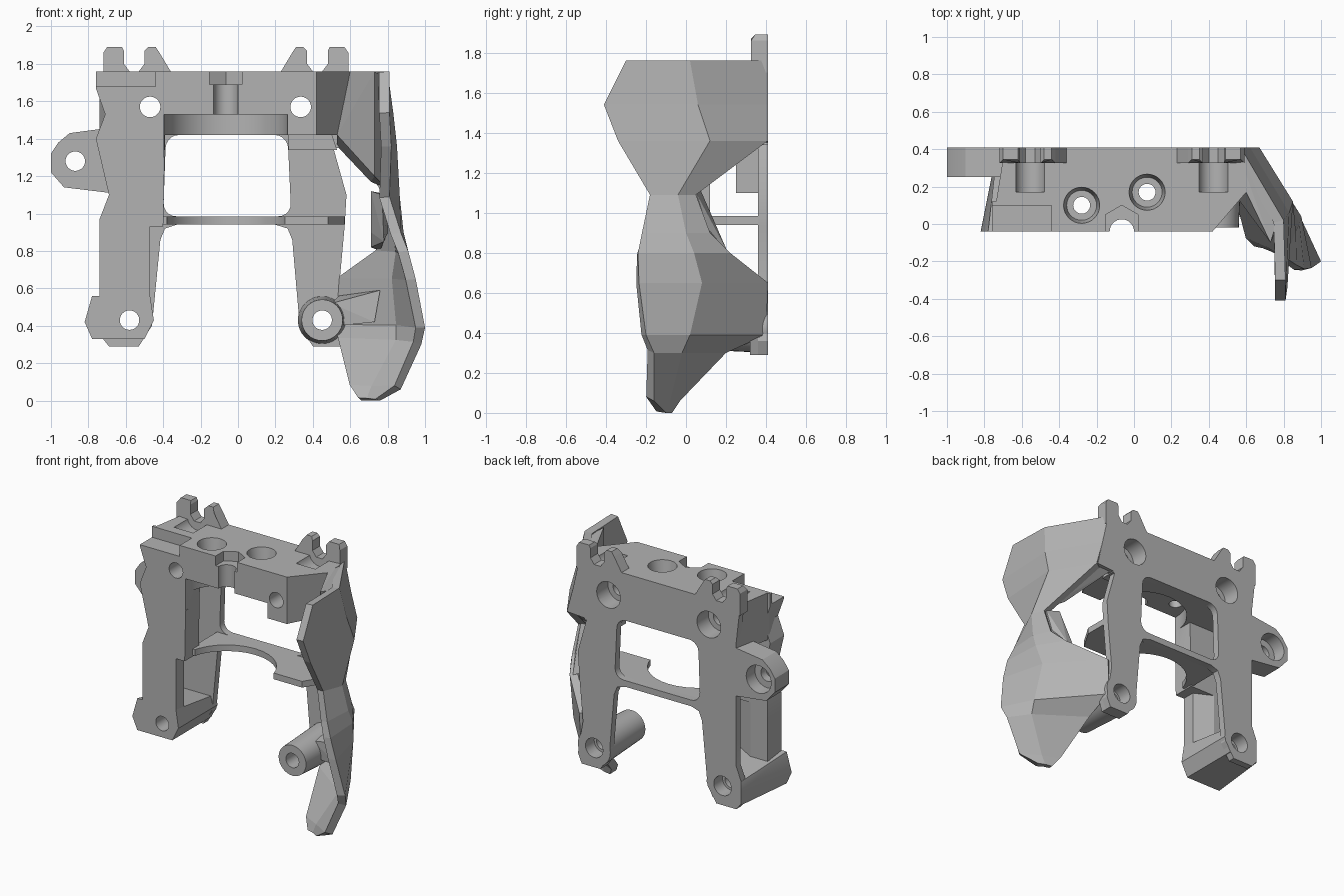
import bpy, bmesh
from math import radians
from mathutils import Matrix

old = bpy.data.objects.get("Cube")
if old:
    bpy.data.objects.remove(old, do_unlink=True)

# One plain grey plastic for everything
grey = bpy.data.materials.new("grey plastic")
grey.use_nodes = True
GREY = (0.45, 0.45, 0.45, 1)
grey.diffuse_color = GREY
grey.node_tree.nodes["Principled BSDF"].inputs["Base Color"].default_value = GREY

BACK, FRONT, TOP = 0.41, -0.04, 1.76
MID = -0.065  # x of the plane the hooks mirror across


def finish(name, bm):
    bmesh.ops.recalc_face_normals(bm, faces=bm.faces)
    mesh = bpy.data.meshes.new(name)
    bm.to_mesh(mesh)
    bm.free()
    mesh.materials.append(grey)
    obj = bpy.data.objects.new(name, mesh)
    bpy.context.collection.objects.link(obj)
    return obj


def prism(name, points, start, end, axis="y", rounding=0):
    """Extrude an outline along y (points are x, z) or z (points are x, y)."""
    def place(p, d):
        return (p[0], d, p[1]) if axis == "y" else (p[0], p[1], d)
    bm = bmesh.new()
    low = [bm.verts.new(place(p, start)) for p in points]
    high = [bm.verts.new(place(p, end)) for p in points]
    bm.faces.new(low)
    bm.faces.new(high[::-1])
    for i in range(len(points)):
        j = (i + 1) % len(points)
        bm.faces.new((low[i], high[i], high[j], low[j]))
    if rounding:
        rails = [bm.edges.get(pair) for pair in zip(low, high)]
        bmesh.ops.recalc_face_normals(bm, faces=bm.faces)
        bmesh.ops.bevel(bm, geom=rails, offset=rounding, segments=5,
                        profile=0.5, affect="EDGES")
    return finish(name, bm)


def box(name, x0, x1, y0, y1, z0, z1):
    return prism(name, [(x0, z0), (x1, z0), (x1, z1), (x0, z1)], y0, y1)


def hull(name, points):
    """Solid brace wrapped tightly around a few points."""
    bm = bmesh.new()
    for p in points:
        bm.verts.new(p)
    out = bmesh.ops.convex_hull(bm, input=bm.verts)
    spare = [v for v in out["geom_interior"] if isinstance(v, bmesh.types.BMVert)]
    bmesh.ops.delete(bm, geom=spare, context="VERTS")
    return finish(name, bm)


def rod(name, u, v, start, end, r1, r2=None, axis="y", sides=32):
    """Round bar or cone; (u, v) is x, z along y or x, y along z."""
    bm = bmesh.new()
    bmesh.ops.create_cone(bm, cap_ends=True, segments=sides, radius1=r1,
                          radius2=r2 or r1, depth=end - start)
    mid = (start + end) / 2
    if axis == "y":
        move = Matrix.Translation((u, mid, v)) @ Matrix.Rotation(radians(-90), 4, "X")
    else:
        move = Matrix.Translation((u, v, mid))
    bm.transform(move)
    return finish(name, bm)


def cut(cutter, *targets):
    for obj in targets:
        mod = obj.modifiers.new("cut", "BOOLEAN")
        mod.operation, mod.solver, mod.object = "DIFFERENCE", "EXACT", cutter
        bpy.context.view_layer.objects.active = obj
        bpy.ops.object.modifier_apply(modifier=mod.name)
    bpy.data.objects.remove(cutter, do_unlink=True)


# Back plate with two legs
plate = prism("back_plate", [
    (-0.72, TOP), (0.57, TOP), (0.66, 1.36), (0.51, 1.35), (0.58, 1.1),
    (0.57, 0.93), (0.54, 0.6), (0.58, 0.36), (0.55, 0.29), (0.4, 0.29),
    (0.33, 0.4), (0.29, 0.86), (0.265, 0.92), (0.2, 0.94), (-0.33, 0.94),
    (-0.39, 0.92), (-0.415, 0.86), (-0.46, 0.4), (-0.53, 0.29),
    (-0.69, 0.29), (-0.73, 0.34), (-0.73, 0.5), (-0.69, 0.6), (-0.69, 1.5)], 0.36, BACK)
cut(prism("window", [(-0.4, 0.985), (0.285, 0.985), (0.265, 1.42), (-0.385, 1.42)],
          0.3, 0.5, rounding=0.07), plate)

# Deep top block, angled on the shell side and narrower underneath
block = prism("top_block", [(-0.7, FRONT), (0.42, FRONT), (0.6, 0.17), (0.6, 0.3),
                            (0.57, BACK), (-0.69, BACK), (-0.74, 0.1)], 1.42, TOP, "z")
for v in block.data.vertices:
    if v.co.z < 1.5:
        v.co.x = min(v.co.x, 0.53)
rib = prism("block_corner", [(0.27, 1.43), (0.5, 1.43), (0.53, 1.34), (0.27, 1.34)], 0.3, BACK)

# Front column on the right-hand side, its inner back edge cut away low down
column = prism("front_column", [
    (-0.76, TOP), (-0.76, 1.67), (-0.71, 1.53), (-0.76, 1.4), (-0.69, 1.1),
    (-0.74, 0.97), (-0.74, 0.5), (-0.47, 0.5), (-0.47, 0.93), (-0.4, 0.93),
    (-0.39, 1.42), (-0.39, TOP)], FRONT, 0.12)
cut(prism("chamfer", [(-0.62, 0.13), (-0.46, 0.13), (-0.46, 0.05)], 0.45, 0.93, "z"), column)

# Foot that joins the column to the back leg, narrower at the back
foot = prism("column_foot", [
    (-0.78, 0.56), (-0.82, 0.42), (-0.78, 0.33), (-0.5, 0.33), (-0.45, 0.43),
    (-0.47, 0.56)], FRONT, BACK)
for v in foot.data.vertices:
    if v.co.y > 0:
        v.co.x = max(v.co.x, -0.73)
        v.co.z = min(v.co.z, 0.5)

# Round boss on the shell-side leg, its foot pad and its web to the shell
boss = rod("leg_boss", 0.45, 0.43, -0.02, BACK, 0.11, 0.13)
pad = prism("leg_pad", [(0.33, 0.4), (0.4, 0.29), (0.55, 0.29), (0.58, 0.38)], 0.32, 0.37)
hull("boss_web", [(0.5, 0.15, 0.52), (0.76, 0.1, 0.59), (0.5, 0.36, 0.52),
                  (0.54, 0.34, 0.56), (0.54, 0.15, 0.4), (0.73, 0.1, 0.42)])

# Side mounting lug
lug = prism("side_lug", [
    (-0.6, 1.47), (-0.9, 1.43), (-0.96, 1.38), (-1, 1.32), (-1, 1.22),
    (-0.93, 1.14), (-0.6, 1.1)], 0.25, BACK)

# Thin shelf with a round bite
shelf = prism("shelf", [(-0.42, BACK), (0.57, BACK), (0.57, 0.2), (0.48, 0.05),
                        (0.25, 0.05), (-0.42, 0.05)], 0.94, 0.985, "z")
cut(rod("bite", MID, FRONT, 0.8, 1.1, 0.33, axis="z"), shelf)
cut(rod("bite", MID, FRONT, 1.3, 1.53, 0.33, axis="z", sides=48), block, column)

# Hooks with a chamfered front, and the grooves that lead to them
half_hook = [(-0.72, 1.7), (-0.72, 1.86), (-0.7, 1.89), (-0.62, 1.89), (-0.61, 1.87),
             (-0.61, 1.8), (-0.58, TOP), (-0.53, TOP), (-0.5, 1.8), (-0.5, 1.87),
             (-0.48, 1.89), (-0.44, 1.89), (-0.42, 1.86), (-0.36, TOP), (-0.36, 1.7)]
for side in ("right", "left"):
    outline = [(2 * MID - x if side == "left" else x, z) for x, z in half_hook]
    hooks = prism(side + "_hooks", outline, 0.325, BACK)
    for v in hooks.data.vertices:
        if v.co.z > 1.88 and v.co.y < 0.35:
            v.co.y = 0.345
    x = -0.555 if side == "right" else 2 * MID + 0.555
    cut(rod("groove", x, 1.78, 0.17, 0.33, 0.08), block)

# Bolt holes through the block from the back, with wide recesses
for x in (-0.47, 0.335):
    cut(rod("hole", x, 1.57, -0.2, 0.6, 0.055), block, plate, column)
    cut(rod("recess", x, 1.57, 0.28, 0.5, 0.095), block, plate)

# Leg and lug holes
for x, z, size, parts in ((-0.58, 0.43, 0.07, (foot, plate)),
                          (0.45, 0.43, 0.07, (boss, plate, pad)),
                          (-0.87, 1.28, 0.1, (lug,))):
    cut(rod("hole", x, z, -0.2, 0.6, 0.052), *parts)
    cut(rod("recess", x, z, 0.31, 0.5, size), *parts)

# Vertical holes with countersinks
for x, y in ((-0.28, 0.1), (0.07, 0.17)):
    cut(rod("hole", x, y, 1.3, 1.9, 0.045, axis="z"), block)
    cut(rod("countersink", x, y, 1.66, 1.9, 0.08, 0.12, axis="z"), block)

# Front nut slot and the stepped front corner
cut(rod("bolt_slot", MID, FRONT, 1.5, 1.9, 0.065, axis="z"), block)
cut(rod("nut_slot", MID, 0.0, 1.69, 1.9, 0.1, axis="z", sides=6), block)
cut(box("step", -0.9, -0.44, -0.2, 0.1, 1.68, 1.9), block, column)

# Faceted side shell: each row is height, then back edge, ridge and front edge
ROWS = [
    (TOP, (0.57, BACK), (0.8, 0.02), (0.81, -0.3)),
    (1.54, (0.62, BACK), (0.83, 0.06), (0.81, -BACK)),
    (1.36, (0.67, BACK), (0.85, 0.12), (0.82, -0.34)),
    (1.09, (0.83, 0.05), (0.865, -0.04), (0.81, -0.18)),
    (0.9, (0.83, 0.12), (0.885, 0), (0.87, -0.22)),
    (0.8, (0.78, 0.22), (0.895, 0.04), (0.91, -0.24)),
    (0.65, (0.57, BACK), (0.87, 0.08), (0.95, -0.235)),
    (0.39, (0.56, 0.4), (0.89, 0.02), (1, -0.2)),
    (0.3, (0.56, 0.2), (0.88, -0.02), (0.98, -0.16)),
    (0.06, (0.62, -0.03), (0.74, -0.08), (0.87, -0.16)),
    (0, (0.66, -0.07), (0.71, -0.08), (0.76, -0.1))]
bm = bmesh.new()
grid = [[bm.verts.new((x, y, z)) for x, y in row] for z, *row in ROWS]
for upper, lower in zip(grid, grid[1:]):
    for i in range(2):
        bm.faces.new((upper[i], upper[i + 1], lower[i + 1], lower[i]))
shell = finish("side_shell", bm)
if sum(p.normal.x for p in shell.data.polygons) < 0:
    shell.data.flip_normals()
solid = shell.modifiers.new("thickness", "SOLIDIFY")
solid.thickness, solid.offset = 0.055, -1

# Thick inner braces joining the shell to the block and filling its waist
hull("upper_brace", [
    (0.6, 0.17, TOP), (0.73, -0.1, TOP), (0.55, 0.4, TOP), (0.53, 0.4, 1.36),
    (0.53, 0.17, 1.42), (0.71, 0.12, 1.17), (0.73, -0.08, 1.2),
    (0.8, 0.06, 1.13), (0.63, 0.4, 1.37), (0.76, 0, 1.74)])
hull("waist_brace", [
    (0.71, 0.07, 1.12), (0.71, 0.13, 0.9), (0.71, 0.2, 0.82), (0.81, 0.05, 1.1),
    (0.81, 0.11, 0.92), (0.76, 0.21, 0.8), (0.77, -0.06, 1.1), (0.78, -0.05, 0.85)])

# Smooth only the round surfaces
bpy.ops.object.select_all(action="DESELECT")
for obj in (plate, block, column, foot, boss, lug, shelf):
    obj.select_set(True)
bpy.context.view_layer.objects.active = plate
bpy.ops.object.shade_smooth_by_angle(angle=radians(25))
